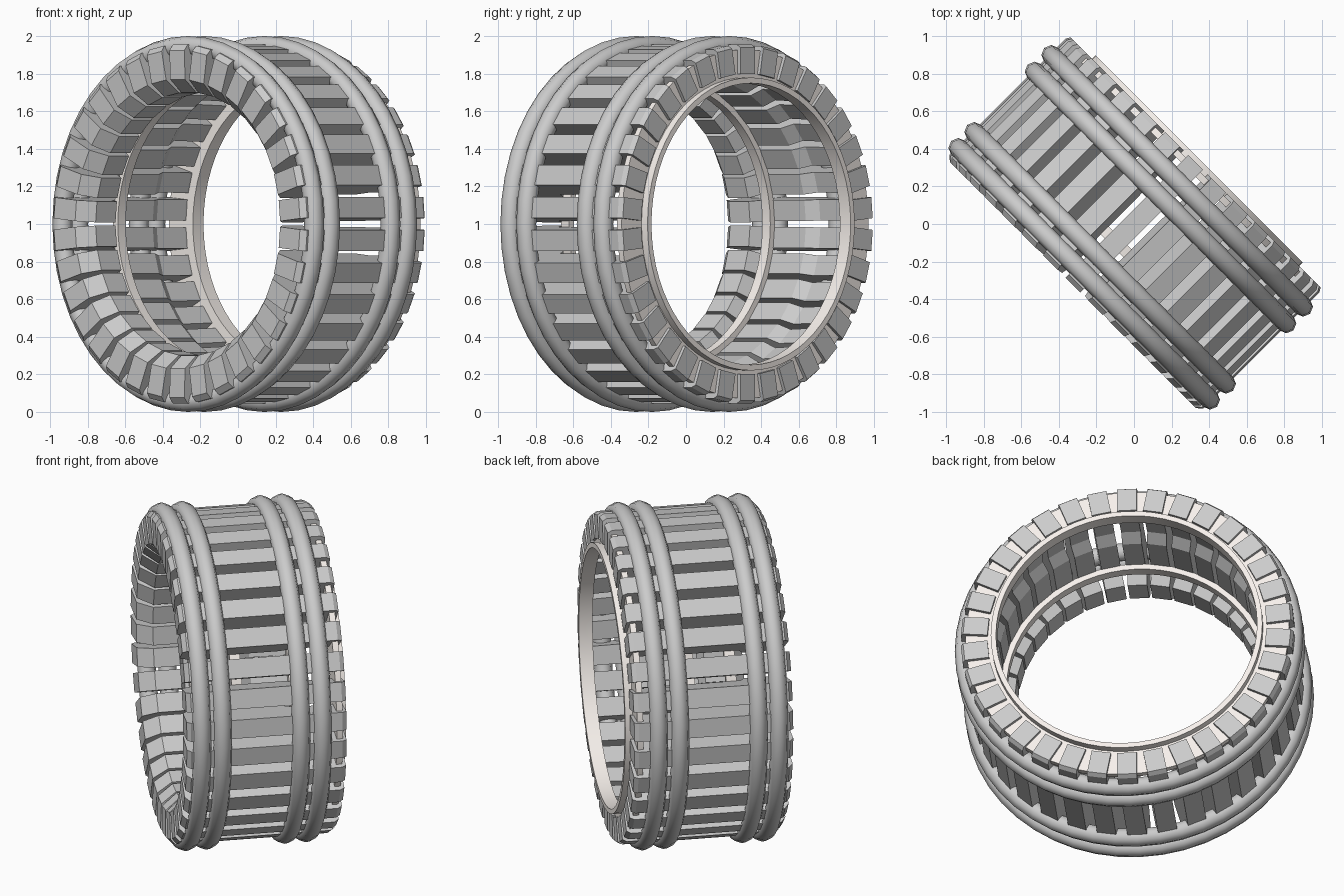
import bpy, bmesh, math
from mathutils import Matrix

if "Cube" in bpy.data.objects:
    bpy.data.objects.remove(bpy.data.objects["Cube"])

# Wheel axis runs along local X, turned 45 degrees and lifted onto the ground
PLACE = Matrix.Translation((0, 0, 1)) @ Matrix.Rotation(math.radians(45), 4, 'Z')

cream = bpy.data.materials.new("cream")
cream.diffuse_color = (0.93, 0.88, 0.84, 1)
cream.use_nodes = True
cream.node_tree.nodes["Principled BSDF"].inputs["Base Color"].default_value = cream.diffuse_color


def finish(name, bm, material=None, smooth=False):
    bmesh.ops.recalc_face_normals(bm, faces=bm.faces)
    mesh = bpy.data.meshes.new(name)
    bm.to_mesh(mesh)
    bm.free()
    obj = bpy.data.objects.new(name, mesh)
    bpy.context.collection.objects.link(obj)
    obj.matrix_world = PLACE
    if material:
        mesh.materials.append(material)
    if smooth:
        bpy.ops.object.select_all(action='DESELECT')
        obj.select_set(True)
        bpy.context.view_layer.objects.active = obj
        bpy.ops.object.shade_smooth_by_angle(angle=math.radians(50))
    return obj


def lathe(name, profile, steps, material=None):
    """Spin a closed (axial, radius) profile about local X."""
    bm = bmesh.new()
    loops = []
    for i in range(steps):
        t = 2 * math.pi * i / steps
        loops.append([bm.verts.new((a, r * math.cos(t), r * math.sin(t)))
                      for a, r in profile])
    n = len(profile)
    for i in range(steps):
        p, q = loops[i], loops[(i + 1) % steps]
        for j in range(n):
            k = (j + 1) % n
            bm.faces.new((p[j], p[k], q[k], q[j]))
    return finish(name, bm, material, True)


# Four round hoops in two pairs
for i, a in enumerate((-0.375, -0.255, 0.2, 0.325)):
    circle = [(a + 0.053 * math.cos(math.pi * k / 4),
               0.948 + 0.053 * math.sin(math.pi * k / 4)) for k in range(8)]
    lathe(f"hoop_{i + 1}", circle, 48)

# Cream back disc with a raised inner lip, and a thin inner band
lathe("back_disc", [(0.41, 0.75), (0.49, 0.75), (0.49, 0.78),
                    (0.445, 0.78), (0.445, 0.93), (0.41, 0.93)], 64, cream)
lathe("inner_band", [(-0.165, 0.74), (-0.105, 0.74),
                     (-0.105, 0.775), (-0.165, 0.775)], 64, cream)

# Slat cross-section: curled front lug, deep tread, folded back lug
SLAT = [(-0.46, 0.925), (-0.435, 0.955), (0.44, 0.955), (0.465, 0.94),
        (0.465, 0.80), (0.40, 0.80), (0.20, 0.81), (0.13, 0.77),
        (-0.19, 0.77), (-0.22, 0.70), (-0.37, 0.70), (-0.455, 0.77)]
HALF_WIDTH = 0.056
COUNT = 34

bm = bmesh.new()
for i in range(COUNT):
    turn = Matrix.Rotation(2 * math.pi * (i + 0.5) / COUNT, 4, 'X')
    sides = [[bm.verts.new(turn @ Matrix.Translation((a, r, w)).to_translation())
              for a, r in SLAT] for w in (-HALF_WIDTH, HALF_WIDTH)]
    bm.faces.new(sides[0])
    bm.faces.new(sides[1][::-1])
    for j in range(len(SLAT)):
        k = (j + 1) % len(SLAT)
        bm.faces.new((sides[0][k], sides[0][j], sides[1][j], sides[1][k]))
finish("tread_slats", bm)
